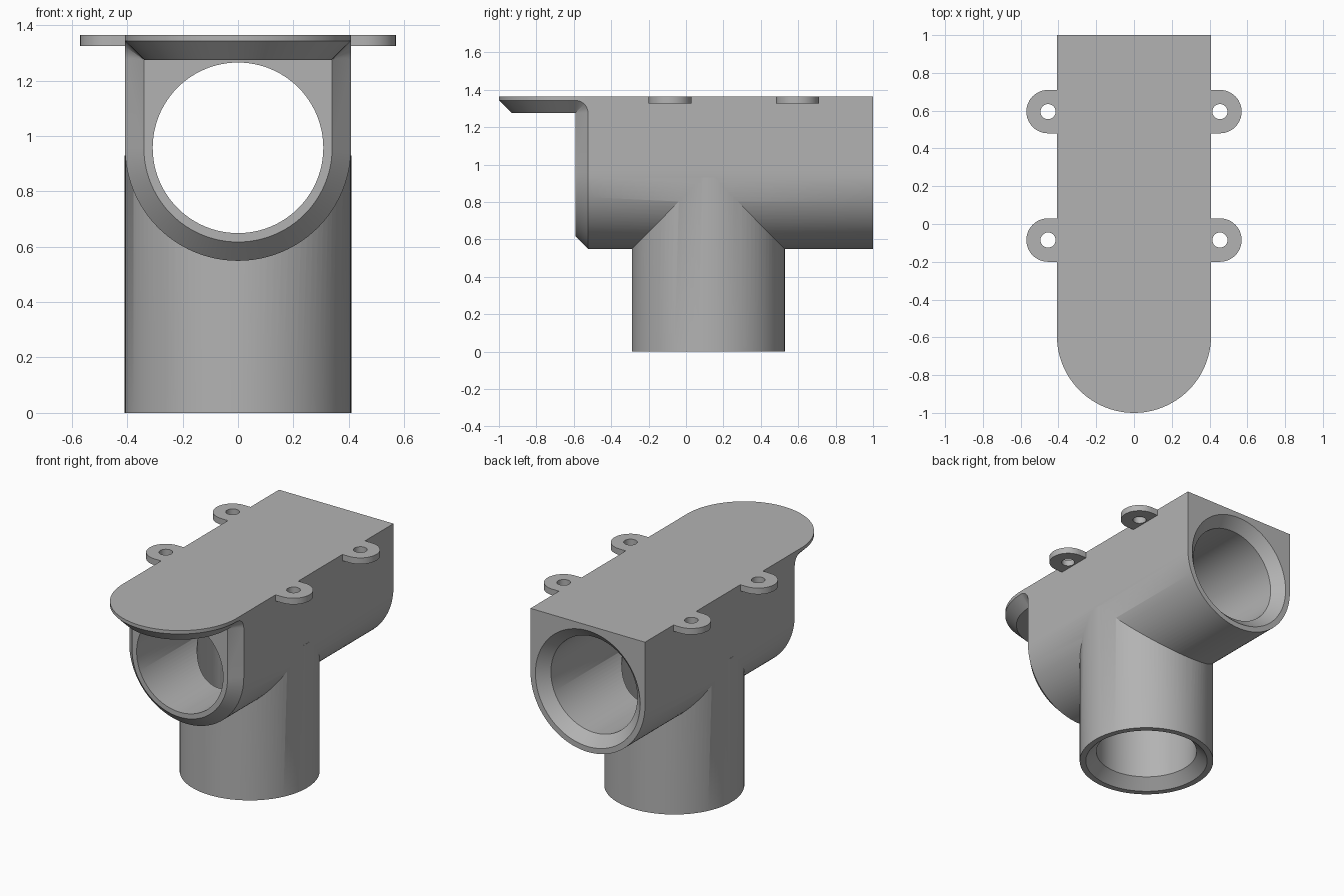
import bpy, bmesh
from math import sin, cos, pi

if "Cube" in bpy.data.objects:
    bpy.data.objects.remove(bpy.data.objects["Cube"])

R, INSET, BORE, FLARE = 0.408, 0.34, 0.308, 0.373   # body, chamfered end, bore, socket mouth
AXIS, TOP = 0.957, 1.365                            # bore height, flat top height
FRONT, BACK = -0.592, 1.0
CH = R - INSET                                      # chamfer size
PIPE_Y = 0.119

grey = bpy.data.materials.new("grey plastic")
grey.use_nodes = True
colour = (0.45, 0.45, 0.45, 1)
grey.diffuse_color = colour
grey.node_tree.nodes["Principled BSDF"].inputs["Base Color"].default_value = colour


def loft(name, rings):
    """Closed solid through rings that have equal point counts."""
    bm = bmesh.new()
    loops = [[bm.verts.new(p) for p in ring] for ring in rings]
    n = len(loops[0])
    for a, b in zip(loops, loops[1:]):
        for i in range(n):
            j = (i + 1) % n
            bm.faces.new((a[i], a[j], b[j], b[i]))
    bm.faces.new(loops[0])
    bm.faces.new(loops[-1])
    bmesh.ops.recalc_face_normals(bm, faces=bm.faces)
    mesh = bpy.data.meshes.new(name)
    bm.to_mesh(mesh)
    bm.free()
    mesh.materials.append(grey)
    ob = bpy.data.objects.new(name, mesh)
    bpy.context.collection.objects.link(ob)
    return ob


def combine(target, tool, operation):
    """Apply a boolean and discard the tool object."""
    mod = target.modifiers.new("join", 'BOOLEAN')
    mod.operation, mod.solver, mod.object = operation, 'EXACT', tool
    bpy.context.view_layer.objects.active = target
    bpy.ops.object.modifier_apply(modifier=mod.name)
    bpy.data.objects.remove(tool)


def arc(cx, cy, r, start, end, steps):
    return [(cx + r * cos(start + (end - start) * i / steps),
             cy + r * sin(start + (end - start) * i / steps)) for i in range(steps + 1)]


def circle(cx, cy, r, n=96):
    return arc(cx, cy, r, 0, 2 * pi, n)[:-1]


def u_shape(r, centre, end):
    """Half circle below, straight sides up to end."""
    return [(-r, end)] + arc(0, centre, r, pi, 2 * pi, 48) + [(r, end)]


def along_y(points, y):
    return [(x, y, z) for x, z in points]


def along_z(points, z):
    return [(x, y, z) for x, y in points]


# Main body: round bottom, flat top, chamfered front end
body = loft("pipe_tee_housing", [along_y(u_shape(r, AXIS, TOP), y)
            for r, y in ((INSET, FRONT), (R, FRONT + CH), (R, BACK))])

# Overhanging rounded lip with chamfered underside
LIP = 1.275
lip = loft("front_lip", [along_z(u_shape(r, FRONT, -0.45), z)
           for r, z in ((INSET, LIP), (R, LIP + CH), (R, TOP))])
combine(body, lip, 'UNION')

# Conical fillets where the lip chamfer meets the body chamfer
rings = []
for x, r in ((-R, CH), (-INSET, 0.001), (INSET, 0.001), (R, CH)):
    profile = arc(FRONT, LIP, r, pi / 2, 0, 10)
    profile += [(-0.48, LIP), (-0.48, TOP), (FRONT, TOP)]
    rings.append([(x, y, z) for y, z in profile])
combine(body, loft("lip_fillet", rings), 'UNION')

# Downward branch pipe
branch = loft("branch_pipe", [along_z(circle(0, PIPE_Y, 0.409), z) for z in (0, 0.93)])
combine(body, branch, 'UNION')

# Four screw tabs with holes
for side in (-1, 1):
    for y in (-0.085, 0.595):
        outline = [(0.38, y - 0.115)] + arc(0.455, y, 0.115, -pi / 2, pi / 2, 24) + [(0.38, y + 0.115)]
        outline = [(side * px, py) for px, py in outline]
        combine(body, loft("screw_tab", [along_z(outline, z) for z in (1.325, TOP)]), 'UNION')
        hole = loft("screw_hole", [along_z(circle(side * 0.455, y, 0.04, 32), z) for z in (1.3, 1.4)])
        combine(body, hole, 'DIFFERENCE')

# Bores with flared socket mouths
DEPTH = FLARE - BORE
flare = ((FLARE + 0.015, -0.015), (BORE, DEPTH))
main_bore = loft("main_bore", [along_y(circle(0, AXIS, r), BACK - d) for r, d in flare + ((BORE, 1.7),)])
combine(body, main_bore, 'DIFFERENCE')
branch_bore = loft("branch_bore", [along_z(circle(0, PIPE_Y, r - 0.001), d) for r, d in flare + ((BORE, AXIS),)])
combine(body, branch_bore, 'DIFFERENCE')

# Smooth curved walls, keep edges sharp
bpy.ops.object.select_all(action='DESELECT')
body.select_set(True)
bpy.context.view_layer.objects.active = body
bpy.ops.object.shade_smooth_by_angle(angle=pi / 6)
